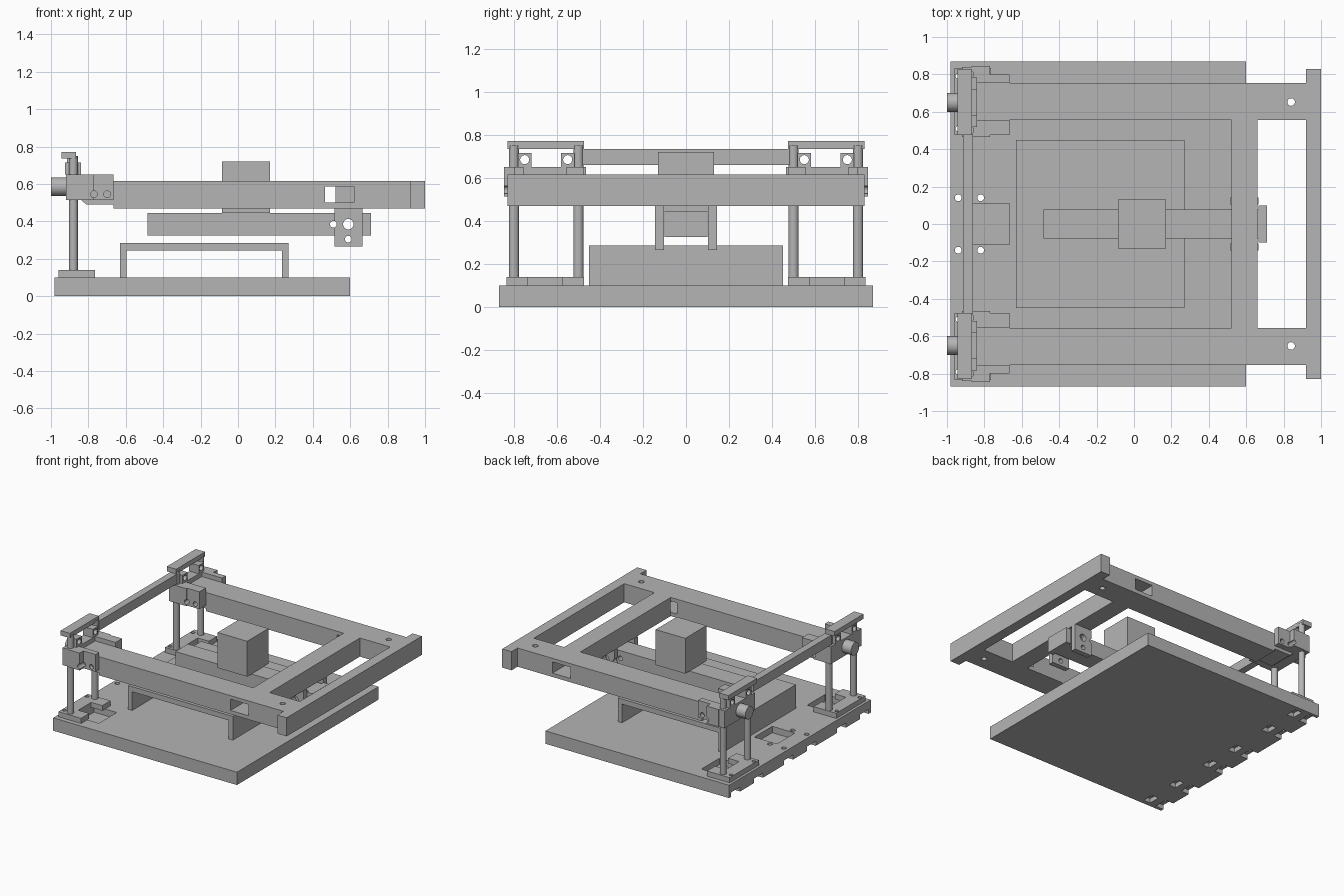
import bpy
import bmesh
from math import pi
from mathutils import Matrix, Vector

if "Cube" in bpy.data.objects:
    bpy.data.objects.remove(bpy.data.objects["Cube"])

grey = bpy.data.materials.new("plain grey")
grey.use_nodes = True
grey.diffuse_color = (0.46, 0.46, 0.46, 1)
grey.node_tree.nodes["Principled BSDF"].inputs["Base Color"].default_value = grey.diffuse_color


def finish(name, bm):
    bmesh.ops.recalc_face_normals(bm, faces=bm.faces)
    mesh = bpy.data.meshes.new(name)
    bm.to_mesh(mesh)
    bm.free()
    mesh.materials.append(grey)
    ob = bpy.data.objects.new(name, mesh)
    bpy.context.scene.collection.objects.link(ob)
    return ob


def box(name, x, y, z):
    bm = bmesh.new()
    bmesh.ops.create_cube(bm, size=1)
    for v in bm.verts:
        v.co = Vector([(a + b) / 2 + c * (b - a) for c, (a, b) in zip(v.co, (x, y, z))])
    return finish(name, bm)


def rod(name, centre, radius, length, axis="z", sides=32):
    turn = {"x": Matrix.Rotation(pi / 2, 4, "Y"), "y": Matrix.Rotation(pi / 2, 4, "X"),
            "z": Matrix.Identity(4)}[axis]
    bm = bmesh.new()
    bmesh.ops.create_cone(bm, cap_ends=True, segments=sides, radius1=radius, radius2=radius,
                          depth=length, matrix=Matrix.Translation(centre) @ turn)
    for f in bm.faces:
        f.smooth = len(f.verts) == 4
    for e in bm.edges:
        e.smooth = all(f.smooth for f in e.link_faces)
    return finish(name, bm)


def prism(name, outline, depth):
    """Extrude an x-z outline between two y values."""
    bm = bmesh.new()
    face = bm.faces.new([bm.verts.new((x, depth[0], z)) for x, z in outline])
    grown = bmesh.ops.extrude_face_region(bm, geom=[face])["geom"]
    bmesh.ops.translate(bm, vec=(0, depth[1] - depth[0], 0),
                        verts=[g for g in grown if isinstance(g, bmesh.types.BMVert)])
    return finish(name, bm)


def combine(target, cutters, operation="DIFFERENCE"):
    """Bake booleans into the target and discard the tools."""
    for tool in cutters:
        tool.hide_render = True
        mod = target.modifiers.new("shape", "BOOLEAN")
        mod.operation, mod.solver, mod.object = operation, "EXACT", tool
    graph = bpy.context.evaluated_depsgraph_get()
    graph.update()
    mesh = bpy.data.meshes.new_from_object(target.evaluated_get(graph))
    target.modifiers.clear()
    target.data = mesh
    for tool in cutters:
        bpy.data.objects.remove(tool)


def span(side, a, b):
    return tuple(sorted((side * a, side * b)))


SIDES = ((1, "back"), (-1, "front"))

# Base plate with pockets, bolt holes and recesses under its left edge
base = box("base_plate", (-0.98, 0.6), (-0.87, 0.87), (0, 0.1))
cuts = [box("cut", (-0.86, -0.665), (y - 0.11, y + 0.11), (0.05, 0.2)) for y in (-0.65, 0, 0.65)]
for side, _ in SIDES:
    for y in (0.14, 0.51, 0.79):
        y *= side
        cuts += [rod("cut", (x, y, 0.05), 0.018, 0.3) for x in (-0.94, -0.82)]
        cuts.append(box("cut", (-1.1, -0.91), (y - 0.055, y + 0.055), (-0.1, 0.035)))
        cuts.append(box("cut", (-0.85, -0.79), (y - 0.045, y + 0.045), (-0.1, 0.035)))
combine(base, cuts)

# Low bench
prism("bench", [(-0.63, 0.1), (-0.595, 0.1), (-0.595, 0.245), (0.235, 0.245),
                (0.235, 0.1), (0.27, 0.1), (0.27, 0.285), (-0.63, 0.285)], (-0.45, 0.45))

# Arm with its end plate, hanger plates and load block
arm = box("arm", (-0.485, 0.67), (-0.077, 0.077), (0.325, 0.445))
holes = [(0.51, 0.385, 0.018), (0.59, 0.385, 0.028)]
combine(arm, [rod("cut", (x, 0, z), r, 1, "y") for x, z, r in holes])
box("arm_end_plate", (0.665, 0.71), (-0.1, 0.1), (0.325, 0.445))
box("load_block", (-0.085, 0.17), (-0.13, 0.13), (0.445, 0.72))
for side, end in SIDES:
    hanger = box(end + "_hanger_plate", (0.515, 0.665), span(side, 0.103, 0.143), (0.265, 0.47))
    combine(hanger, [rod("cut", (x, 0, z), r, 1, "y")
                     for x, z, r in holes + [(0.59, 0.305, 0.018)]])

# Tilting frame
LOW, HIGH = 0.47, 0.615
box("frame_cross_bar", (0.52, 0.66), (-0.555, 0.555), (LOW, HIGH))
box("frame_end_bar", (0.92, 1.0), (-0.83, 0.83), (LOW, HIGH))
for side, end in SIDES:
    bar = prism(end + "_frame_bar", [(-0.84, 0.515), (-0.81, 0.49), (-0.665, 0.49), (-0.665, LOW),
                                     (0.92, LOW), (0.92, HIGH), (-0.84, HIGH)],
                span(side, 0.555, 0.755))
    combine(bar, [box("cut", (0.465, 0.62), span(side, 0.5, 0.8), (0.5, 0.587)),
                  rod("cut", (0.84, side * 0.652, 0.54), 0.02, 0.4)])

# Rail joining the two lift units
box("top_rail", (-0.915, -0.86), (-0.48, 0.48), (0.66, 0.735))

# Lift units: foot, posts, carriage, clamp lugs, cap and knob
for side, end in SIDES:
    foot = box(end + "_foot", (-0.96, -0.86), span(side, 0.475, 0.835), (0.1, 0.14))
    arms = [box("arm", (-0.9, -0.765), span(side, a, b), (0.1, 0.14))
            for a, b in ((0.475, 0.575), (0.735, 0.835))]
    combine(foot, arms, "UNION")
    combine(foot, [rod("cut", (-0.94, side * y, 0.12), 0.014, 0.3) for y in (0.51, 0.79)])

    carriage = box(end + "_carriage", (-0.92, -0.84), span(side, 0.465, 0.84), (0.515, 0.65))
    cheeks = [box("cheek", (-0.87, -0.77), span(side, a, b), (0.515, 0.65))
              for a, b in ((0.465, 0.555), (0.755, 0.845))]
    cheeks += [box("cheek", (-0.8, -0.665), span(side, a, b), (0.515, 0.65))
               for a, b in ((0.475, 0.555), (0.755, 0.8))]
    combine(carriage, cheeks, "UNION")
    combine(carriage, [rod("cut", (x, side * y, 0.545), 0.018, 0.08, "y")
                       for x in (-0.77, -0.70) for y in (0.48, 0.81)])

    for y, place in ((0.5, "inner"), (0.8, "outer")):
        rod(f"{end}_{place}_post", (-0.88, side * y, 0.425), 0.024, 0.65)
    for y, place in ((0.55, "inner"), (0.75, "outer")):
        lug = box(f"{end}_{place}_lug", (-0.925, -0.84), span(side, y - 0.032, y + 0.032), (0.65, 0.715))
        combine(lug, [rod("cut", (-0.88, side * y, 0.685), 0.021, 0.3, "x")])
    box(end + "_post_cap", (-0.945, -0.865), span(side, 0.475, 0.83), (0.735, 0.772))
    rod(end + "_knob", (-0.955, side * 0.65, 0.585), 0.05, 0.09, "x", 40)
